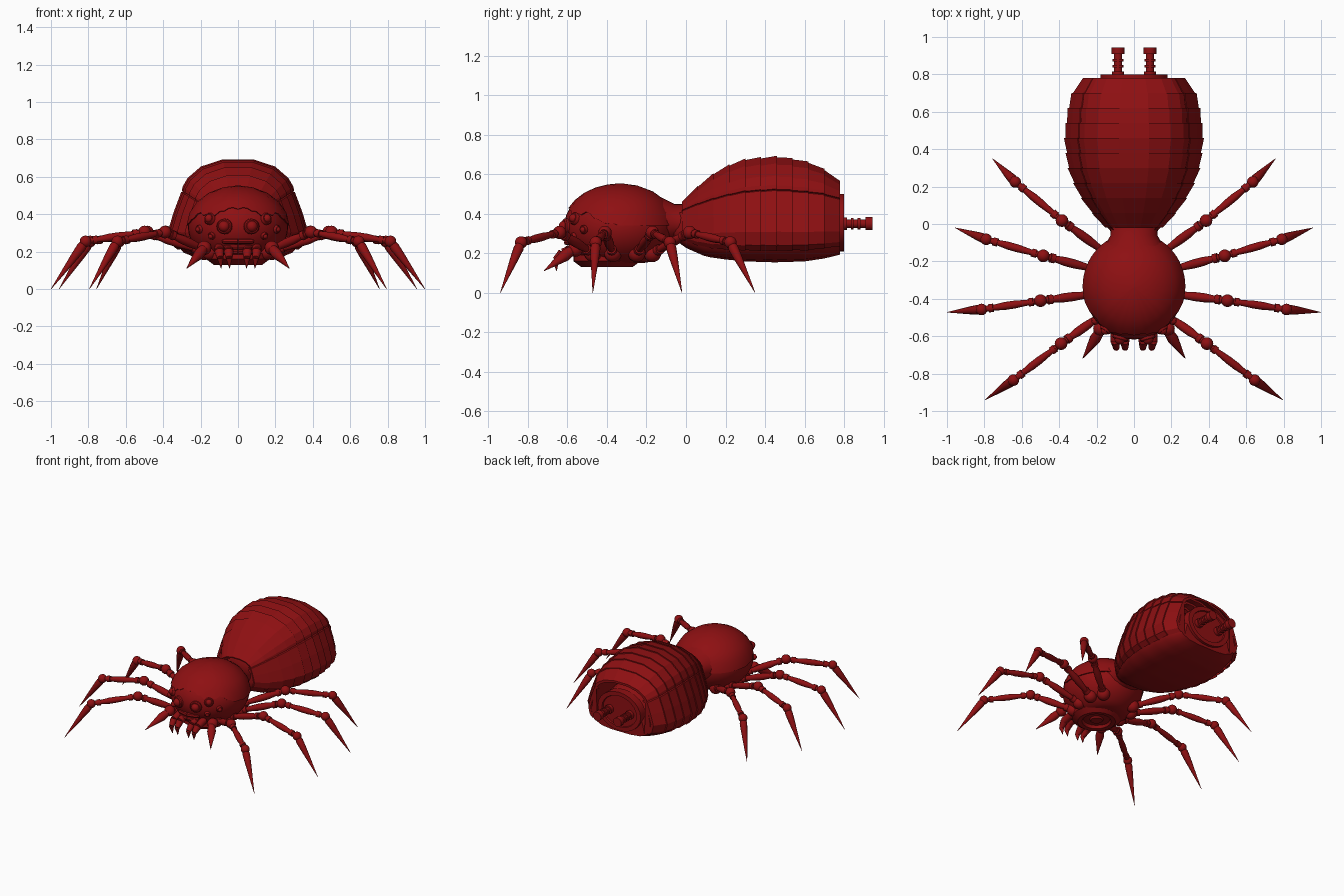
import bpy, bmesh, math
from mathutils import Vector

if "Cube" in bpy.data.objects:
    bpy.data.objects.remove(bpy.data.objects["Cube"])

red = bpy.data.materials.new("dark red")
red.diffuse_color = (0.27, 0.005, 0.006, 1)
red.use_nodes = True
red.node_tree.nodes["Principled BSDF"].inputs["Base Color"].default_value = red.diffuse_color


def finish(bm, name, smooth=None):
    bmesh.ops.recalc_face_normals(bm, faces=bm.faces)
    me = bpy.data.meshes.new(name)
    bm.to_mesh(me)
    bm.free()
    me.materials.append(red)
    ob = bpy.data.objects.new(name, me)
    bpy.context.collection.objects.link(ob)
    if smooth:
        bpy.ops.object.select_all(action='DESELECT')
        ob.select_set(True)
        bpy.context.view_layer.objects.active = ob
        bpy.ops.object.shade_smooth_by_angle(angle=math.radians(smooth))
    return ob


def loft(bm, rings, closed=True, caps=True):
    """Skin a list of equal-length point rings."""
    vs = [[bm.verts.new(p) for p in r] for r in rings]
    n = len(vs[0])
    for a, b in zip(vs, vs[1:]):
        for i in range(n if closed else n - 1):
            j = (i + 1) % n
            bm.faces.new((a[i], a[j], b[j], b[i]))
    if caps:
        bm.faces.new(vs[0])
        bm.faces.new(vs[-1])


def rod(bm, a, b, prof, n=12):
    """Turned rod from a to b; prof is a list of (fraction, radius)."""
    a, b = Vector(a), Vector(b)
    q = (b - a).to_track_quat('Z', 'Y')
    loft(bm, [[a.lerp(b, t) + q @ Vector((r * math.cos(k * math.tau / n), r * math.sin(k * math.tau / n), 0))
               for k in range(n)] for t, r in prof])


def ball(bm, c, r, scale=(1, 1, 1), seg=16):
    res = bmesh.ops.create_uvsphere(bm, u_segments=seg, v_segments=seg // 2 + 2, radius=r)
    for v in res['verts']:
        v.co = Vector(c) + Vector(x * s for x, s in zip(v.co, scale))


# ---------- head ----------
HC, HR = Vector((0, -0.335, 0.335)), Vector((0.268, 0.282, 0.213))


def on_head(x, z):
    """Point and outward normal on the front of the head."""
    u, w = x / HR.x, (z - HC.z) / HR.z
    v = -math.sqrt(max(0, 1 - u * u - w * w))
    return HC + Vector((x, v * HR.y, w * HR.z)), Vector((u / HR.x, v / HR.y, w / HR.z)).normalized()


bm = bmesh.new()
ball(bm, HC, 1, HR, 40)
for v in bm.verts:
    v.co.z = max(v.co.z, 0.15)
finish(bm, "head", 35)

# shell over the head with a jagged front rim
bm = bmesh.new()
N = 64
teeth = (0.0, 0.10, 0.02, -0.06, 0.04, 0.12, 0.03, -0.04)
rings = []
for s in (0.03, 0.2, 0.4, 0.6, 0.8, 1.0, 1.001):
    k = 1.025 if s <= 1 else 0.98
    ring = []
    for i in range(N):
        a = i * math.tau / N
        front = max(0, -math.sin(a))
        m = min(i % 32, 32 - i % 32)
        phi = (1.55 - 0.42 * front + teeth[(m // 2) % 8] * min(1, 2 * front)) * s
        ring.append(HC + Vector((HR.x * math.sin(phi) * math.cos(a), HR.y * math.sin(phi) * math.sin(a),
                                 HR.z * math.cos(phi))) * k)
    rings.append(ring)
loft(bm, rings)
finish(bm, "head_shell", 40)

# neck joining head and abdomen
bm = bmesh.new()
loft(bm, [[(rx * math.cos(k * math.tau / 24), y, z + rz * math.sin(k * math.tau / 24)) for k in range(24)]
          for y, rx, z, rz in ((-0.25, 0.22, 0.36, 0.16), (-0.14, 0.17, 0.36, 0.13),
                               (-0.06, 0.125, 0.355, 0.095), (0.02, 0.13, 0.35, 0.10))])
finish(bm, "neck", 35)

# eyes in raised sockets
bm = bmesh.new()
for x, z, r in ((0.072, 0.335, 0.042), (0.15, 0.375, 0.032), (0.14, 0.285, 0.02), (0.205, 0.32, 0.022)):
    for s in (-1, 1):
        p, nrm = on_head(s * x, z)
        rod(bm, p - nrm * 0.02, p + nrm * 0.014, [(0, r), (0.8, r), (1, r * 0.85)], 16)
        ball(bm, p + nrm * 0.008, r * 0.72)
finish(bm, "eyes", 40)

# mouth: stacked lips in front and a ring below
bm = bmesh.new()
for z, w, y in ((0.255, 0.085, -0.605), (0.225, 0.075, -0.60), (0.20, 0.10, -0.575)):
    rod(bm, (-w, y + 0.02, z), (0, y, z), [(0, 0.008), (0.2, 0.014), (1, 0.014)], 8)
    rod(bm, (w, y + 0.02, z), (0, y, z), [(0, 0.008), (0.2, 0.014), (1, 0.014)], 8)
finish(bm, "lips", 40)
bm = bmesh.new()
rod(bm, (0, -0.40, 0.19), (0, -0.40, 0.13),
    [(0, 0.17), (0.5, 0.17), (1, 0.13), (0.95, 0.10), (0.6, 0.09), (0.6, 0.05), (0.85, 0.04)], 24)
finish(bm, "mouth_ring", 40)

# curved fangs and straight feelers
bm = bmesh.new()
for s in (-1, 1):
    for x in (0.05, 0.10):
        path = [Vector((s * x, -0.55, 0.22)), Vector((s * x, -0.625, 0.20)), Vector((s * x * 0.95, -0.66, 0.165)),
                Vector((s * x * 0.9, -0.655, 0.11))]
        for (a, b), (r0, r1) in zip(zip(path, path[1:]), ((0.026, 0.026), (0.026, 0.018), (0.018, 0.001))):
            rod(bm, a, b, [(0, r0), (1, r1)], 10)
    ball(bm, (s * 0.18, -0.56, 0.22), 0.038)
    rod(bm, (s * 0.18, -0.57, 0.22), (s * 0.275, -0.72, 0.11), [(0, 0.024), (0.3, 0.03), (1, 0.001)], 10)
finish(bm, "fangs_and_feelers", 40)

# ---------- abdomen ----------
# y, half width, top, rim, bottom
ROWS = ((-0.06, .115, .43, .40, .27), (0, .17, .475, .43, .225), (.1, .255, .575, .47, .18), (.2, .31, .635, .50, .165),
        (.3, .345, .67, .52, .155), (.45, .365, .685, .53, .15), (.6, .35, .665, .52, .155),
        (.7, .325, .62, .505, .17), (.78, .265, .56, .48, .19))
DOME = ((.74, -.15), (.80, -.05), (.79, .08), (.72, .37), (.53, .76), (.22, 1))
SIDE = ((.70, 1), (.81, .96), (.92, .68), (1, .42), (.95, .24), (.86, .17))
BELLY = ((.93, .40), (.91, .25), (.80, .12), (.6, .04), (.3, .01))


def at(y):
    for a, b in zip(ROWS, ROWS[1:]):
        if y <= b[0] + 1e-6:
            t = (y - a[0]) / (b[0] - a[0])
            return [p + (q - p) * t for p, q in zip(a, b)][1:]
    return ROWS[-1][1:]


def section(y, kind, k=1.0, s=1):
    w, top, rim, bot = at(y)
    pts = []
    for u, h in kind:
        z = rim + h * (top - rim) if kind is DOME else bot + h * (rim - bot)
        pts.append(Vector((s * u * w * k, y, 0.36 + (z - 0.36) * k)))
    return pts


def mirrored(pts):
    return pts + [Vector((-p.x, p.y, p.z)) for p in reversed(pts)]


# smooth belly and inner body
bm = bmesh.new()
loft(bm, [mirrored(list(reversed(section(y, BELLY))) + section(y, SIDE[1:3], 0.95)[::-1] + section(y, DOME[2:], 0.95))
          for y in [-0.06 + 0.84 * i / 28 for i in range(29)]])
finish(bm, "belly", 50)

# overlapping back bands and side plates
bands = bmesh.new()
plates = bmesh.new()
M = 10
for i in range(M):
    y0, y1 = -0.02 + 0.8 * i / M, -0.02 + 0.8 * (i + 1) / M
    lift = ((y0, .95), (y0, 1.005), (y1, 1.03), (y1, .95))
    loft(bands, [mirrored(section(y, DOME, k)) for y, k in lift], closed=False, caps=False)
    for s in (-1, 1):
        loft(plates, [section(y, SIDE, k, s) for y, k in lift], closed=False, caps=False)
finish(bands, "back_bands")
finish(plates, "side_plates")

# tail disc
bm = bmesh.new()
loft(bm, [[(0.18 * k * math.cos(i * math.tau / 24), y, 0.355 + 0.145 * k * math.sin(i * math.tau / 24))
           for i in range(24)] for y, k in ((0.74, 1), (0.80, 1), (0.80, .8), (0.79, .78))])
finish(bm, "tail_disc", 35)

# ribbed spinnerets
bm = bmesh.new()
for s in (-1, 1):
    prof = [(0, .032), (.22, .032), (.22, .022), (.34, .022), (.34, .03), (.42, .03), (.42, .022), (.54, .022),
            (.54, .03), (.62, .03), (.62, .022), (.78, .022), (.78, .034), (1, .034)]
    rod(bm, (s * 0.085, 0.78, 0.35), (s * 0.085, 0.945, 0.35), prof, 14)
finish(bm, "spinnerets", 35)

# ---------- legs ----------
LEGS = {"front": ((.15, -.47), (.39, -.64), (.645, -.835), (.795, -.94)),
        "second": ((.18, -.37), (.50, -.41), (.815, -.457), (1.0, -.472)),
        "third": ((.18, -.25), (.485, -.17), (.79, -.082), (.957, -.02)),
        "rear": ((.13, -.17), (.385, .018), (.635, .225), (.757, .35))}
BONE = [(0, .016), (.12, .016), (.12, .022), (.2, .022), (.2, .015), (.45, .021), (.62, .021), (.8, .015),
        (.8, .022), (.88, .022), (.88, .016), (1, .016)]
for name, pts in LEGS.items():
    for s, side in ((-1, "left"), (1, "right")):
        hip, knee, ankle, tip = (Vector((s * x, y, z)) for (x, y), z in zip(pts, (.20, .305, .255, 0)))
        bm = bmesh.new()
        for c, r in ((hip, .045), (knee, .034), (ankle, .031)):
            ball(bm, c, r)
        rod(bm, hip, knee, [(t, r * 1.15) for t, r in BONE])
        rod(bm, knee, ankle, BONE)
        rod(bm, ankle, tip, [(0, .018), (.12, .026), (.3, .022), (1, .001)])
        finish(bm, f"{name}_leg_{side}", 35)
